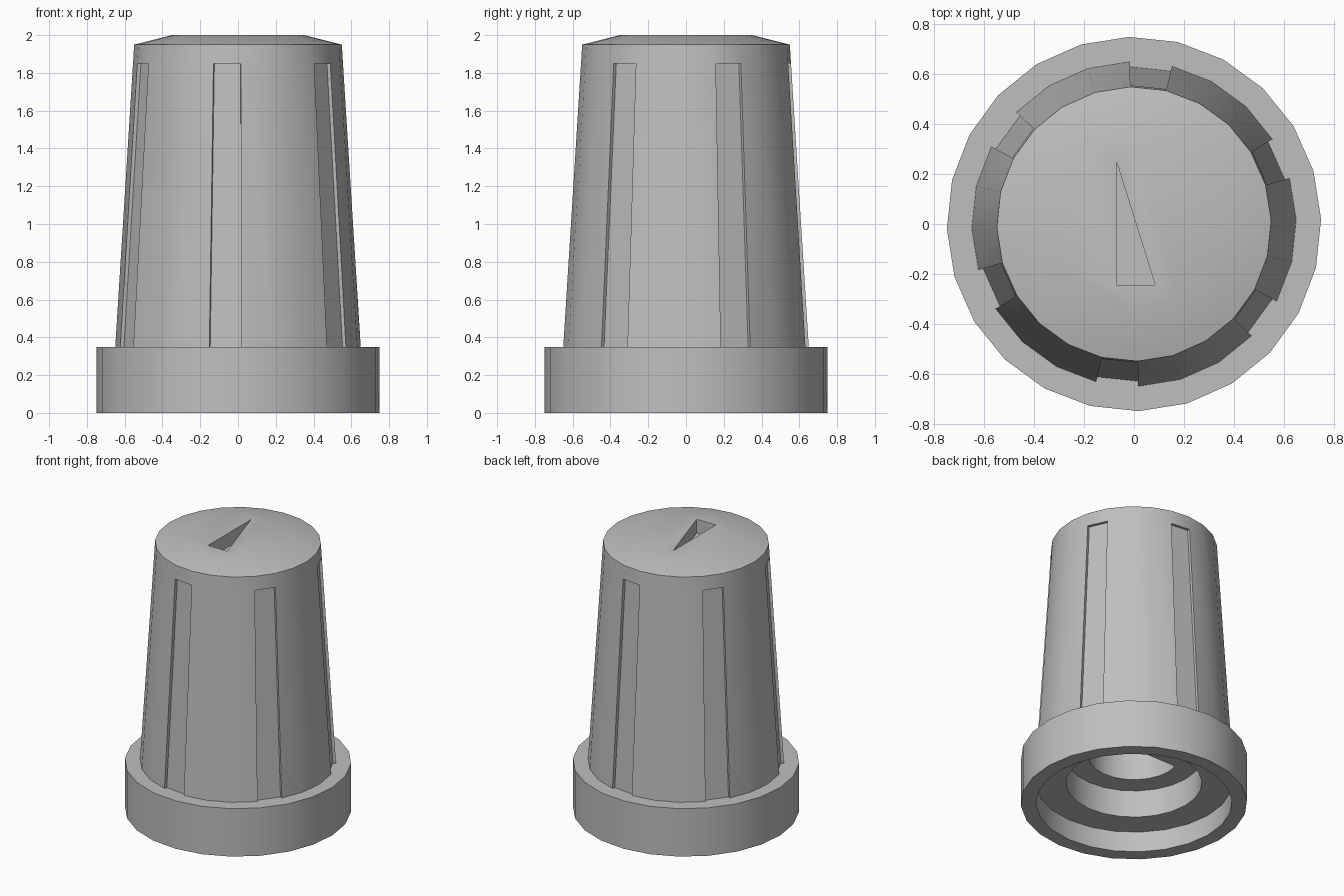
import bpy, bmesh, math
from mathutils import Vector

cube = bpy.data.objects.get("Cube")
if cube:
    bpy.data.objects.remove(cube, do_unlink=True)

SIDES = 24
OFFSET = math.radians(1.5)
FLAT_Y = 0.08          # flat side of the shaft hole
GROOVE_DEPTH = 0.02

# Single plastic colour
grey = bpy.data.materials.new("grey_plastic")
grey.use_nodes = True
colour = (0.52, 0.52, 0.52, 1)
grey.diffuse_color = colour
grey.node_tree.nodes["Principled BSDF"].inputs["Base Color"].default_value = colour


def make_object(name, bm):
    bmesh.ops.recalc_face_normals(bm, faces=bm.faces)
    mesh = bpy.data.meshes.new(name)
    bm.to_mesh(mesh)
    bm.free()
    obj = bpy.data.objects.new(name, mesh)
    bpy.context.collection.objects.link(obj)
    mesh.materials.append(grey)
    return obj


def ring(bm, radius, z):
    angles = [OFFSET + math.tau * i / SIDES for i in range(SIDES)]
    return [bm.verts.new((radius * math.cos(a), radius * math.sin(a), z)) for a in angles]


# Knob profile: domed top, tapered grip, skirt, stepped underside, shaft hole
profile = [(0.35, 2.0), (0.55, 1.95), (0.556, 1.85), (0.65, 0.35), (0.75, 0.35),
           (0.75, 0), (0.65, 0), (0.65, 0.15), (0.45, 0.15), (0.45, 0.35),
           (0.3, 0.35), (0.3, 1.6)]
GRIP_BAND = 2

bm = bmesh.new()
rings = [ring(bm, r, z) for r, z in profile]
bm.faces.new(rings[0])
grooves = []
for band, (a, b) in enumerate(zip(rings, rings[1:])):
    for i in range(SIDES):
        j = (i + 1) % SIDES
        face = bm.faces.new((a[i], a[j], b[j], b[i]))
        if band == GRIP_BAND and i % 4 == 1:
            grooves.append(face)
bm.faces.new(rings[-1])

# Flatten one side of the shaft hole
for v in rings[-1] + rings[-2]:
    v.co.y = min(v.co.y, FLAT_Y)

# Six shallow grip grooves
bmesh.ops.recalc_face_normals(bm, faces=bm.faces)
for face in bmesh.ops.extrude_discrete_faces(bm, faces=grooves)["faces"]:
    for v in face.verts:
        v.co -= Vector((v.co.x, v.co.y, 0)).normalized() * GROOVE_DEPTH
knob = make_object("knob", bm)

# Wedge-shaped pointer recess in the top
bm = bmesh.new()
outline = [(-0.07, 0.25), (-0.07, -0.245), (0.085, -0.245)]
floor = bm.faces.new([bm.verts.new((x, y, 1.9)) for x, y in outline])
wall = bmesh.ops.extrude_face_region(bm, geom=[floor])["geom"]
bmesh.ops.translate(bm, vec=(0, 0, 0.2),
                    verts=[g for g in wall if isinstance(g, bmesh.types.BMVert)])
cutter = make_object("pointer_cutter", bm)
cutter.hide_render = True

cut = knob.modifiers.new("pointer_recess", 'BOOLEAN')
cut.operation = 'DIFFERENCE'
cut.solver = 'EXACT'
cut.object = cutter

bpy.ops.object.select_all(action='DESELECT')
knob.select_set(True)
bpy.context.view_layer.objects.active = knob
bpy.ops.object.modifier_apply(modifier=cut.name)
bpy.data.objects.remove(cutter, do_unlink=True)
bpy.ops.object.shade_smooth_by_angle(angle=math.radians(30))
